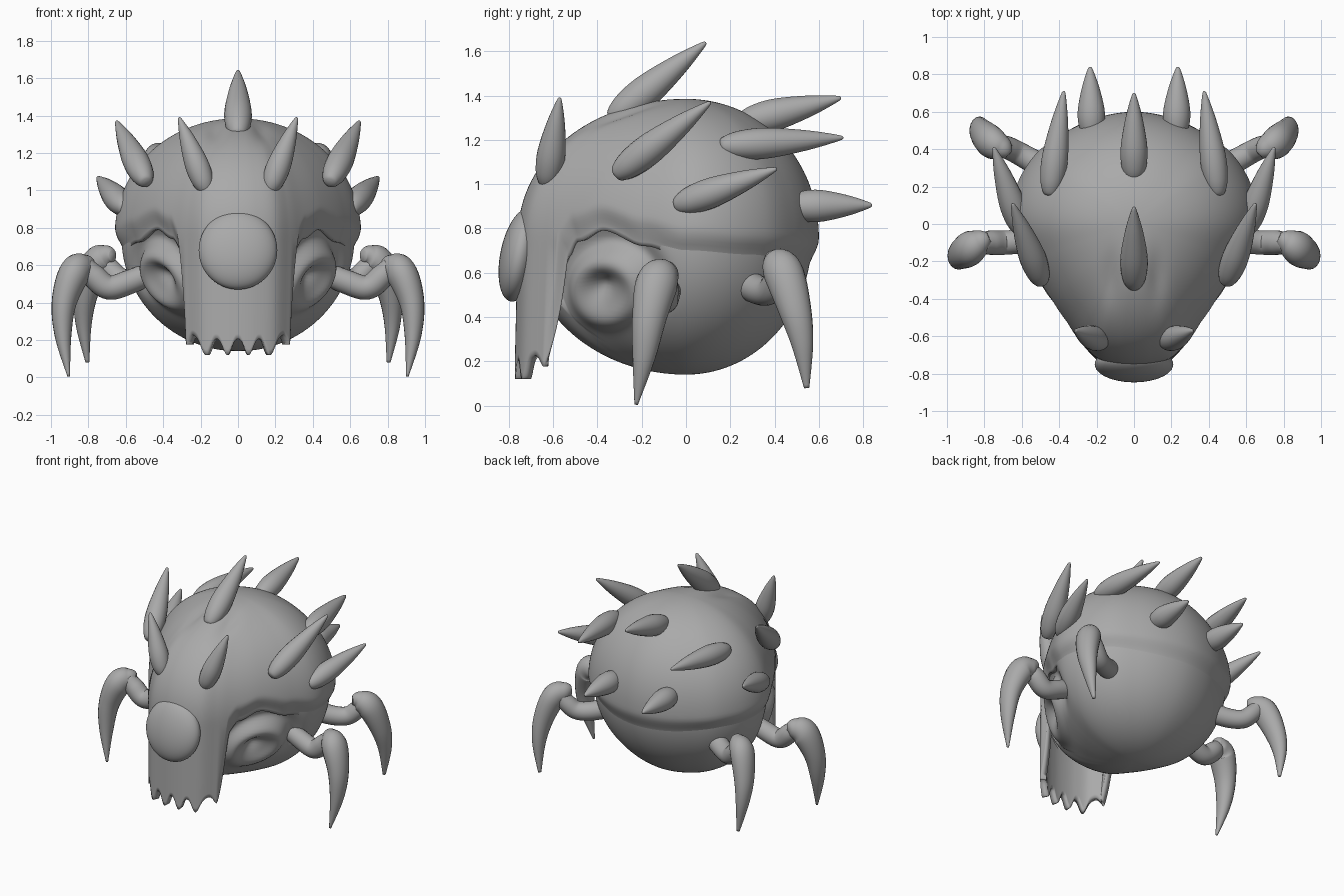
import bpy, bmesh, math
from mathutils import Vector

if "Cube" in bpy.data.objects:
    bpy.data.objects.remove(bpy.data.objects["Cube"], do_unlink=True)

GREY = (0.4, 0.4, 0.4, 1)
mat = bpy.data.materials.new("stone_grey")
mat.use_nodes = True
mat.diffuse_color = GREY
mat.node_tree.nodes["Principled BSDF"].inputs["Base Color"].default_value = GREY


def finish(name, bm, fix=True):
    if fix:
        bmesh.ops.recalc_face_normals(bm, faces=bm.faces[:])
    me = bpy.data.meshes.new(name)
    bm.to_mesh(me)
    bm.free()
    me.shade_smooth()
    me.materials.append(mat)
    ob = bpy.data.objects.new(name, me)
    bpy.context.collection.objects.link(ob)
    return ob


def smooth(a, b, x):
    t = min(1, max(0, (x - a) / (b - a)))
    return t * t * (3 - 2 * t)


def bump(x, width):
    return math.exp(-(x / width) ** 2)


def spline(pts, n, closed=False):
    """Catmull-Rom samples through points of any dimension."""
    pts = [Vector(p) for p in pts]
    last = len(pts) - 1
    out = []
    for i in range(len(pts) if closed else last):
        if closed:
            a, b, c, d = (pts[(i + k) % len(pts)] for k in (-1, 0, 1, 2))
        else:
            a, b, c, d = (pts[min(last, max(0, i + k))] for k in (-1, 0, 1, 2))
        for j in range(n):
            t = j / n
            out.append(b + (c - a) * t / 2 + (a * 2 - b * 5 + c * 4 - d) * t * t / 2
                       + (b * 3 - a - c * 3 + d) * t ** 3 / 2)
    return out if closed else out + [pts[-1]]


def tube(name, stations, side=1, n=8, sides=20, flat=1.0):
    """Round tapering limb through (x, y, z, radius) stations."""
    path = spline([(x * side, y, z, r) for x, y, z, r in stations], n)
    pos = [p.to_3d() for p in path]
    bm = bmesh.new()
    rings = []
    u = None
    for i, p in enumerate(pos):
        tan = (pos[min(i + 1, len(pos) - 1)] - pos[max(i - 1, 0)]).normalized()
        u = tan.orthogonal() if u is None else u - tan * u.dot(tan)
        u.normalize()
        v = tan.cross(u)
        r = max(path[i][3], 0.004)
        ring = []
        for k in range(sides):
            a = math.tau * k / sides
            off = (u * math.cos(a) + v * math.sin(a)) * r
            off.x *= flat
            ring.append(bm.verts.new(p + off))
        rings.append(ring)
    for a, b in zip(rings, rings[1:]):
        for k in range(sides):
            m = (k + 1) % sides
            bm.faces.new((a[k], a[m], b[m], b[k]))
    bm.faces.new(rings[0])
    bm.faces.new(rings[-1])
    return finish(name, bm)


def columns_surface(name, bm, columns, pole, pole_row):
    """Closed band of columns, gathered into a pole at its first or last row."""
    for a, b in zip(columns, columns[1:] + columns[:1]):
        for p, q in zip(range(len(a) - 1), range(1, len(a))):
            bm.faces.new((a[p], a[q], b[q], b[p]))
        if pole_row == 0:
            bm.faces.new((pole, a[0], b[0]))
        else:
            bm.faces.new((a[-1], pole, b[-1]))
    return finish(name, bm, fix=False)


# Plan outline shared by the shell and the underbody
HALF = [(0, -0.76), (0.1, -0.75), (0.2, -0.715), (0.275, -0.64), (0.34, -0.56),
        (0.46, -0.4), (0.575, -0.2), (0.655, 0), (0.635, 0.19), (0.53, 0.37),
        (0.37, 0.49), (0.19, 0.57), (0, 0.6)]
outline = spline(HALF + [(-x, y) for x, y in HALF[-2:0:-1]], 16, closed=True)
MID, RISE, ROWS, DROP, SHOULDER = 0.75, 0.635, 56, 0.61, 0.94

# Round underbody with swirled eye sockets pressed into its sides
bm = bmesh.new()
pole = bm.verts.new((0, 0, MID - DROP))
columns = []
for x, y in outline:
    col = []
    for i in range(ROWS):
        a = -0.15 + (math.pi / 2 + 0.15) * i / ROWS
        s = 0.945 * math.cos(max(0, a))
        p = Vector((x * s, y * s, MID - DROP * math.sin(a)))
        if y < 0.1 and abs(p.x) > 0.2:
            d = math.hypot(p.y + 0.35, p.z - 0.52)
            hollow = math.hypot(p.y + 0.39, p.z - 0.54)
            push = (0.035 * bump(d - 0.12, 0.05) - 0.045 * bump(hollow, 0.06)
                    - 0.035 * bump(d - 0.23, 0.05) * smooth(0.38, 0.55, p.z))
            p += Vector((p.x, p.y, p.z - MID)).normalized() * push
        col.append(bm.verts.new(p))
    columns.append(col)
columns_surface("underbody", bm, columns, pole, -1)

# Domed shell whose front hangs down as a toothed face mask
EDGE = [(-0.6, 0.64), (-0.52, 0.74), (-0.4, 0.79), (-0.2, 0.72), (0, 0.67),
        (0.3, 0.65), (0.62, 0.61)]


def rim(x, y):
    """Lower edge height, and how much of the mask is here."""
    z = EDGE[0][1]
    for (a, za), (b, zb) in zip(EDGE, EDGE[1:]):
        if y > a:
            z = za + (zb - za) * smooth(a, b, y)
    mask = 1 - smooth(0.285, 0.33, abs(x)) if y < -0.3 else 0
    wave = 0.5 + 0.5 * math.cos(math.tau * (abs(x) - 0.06) / 0.12)
    teeth = 0.205 - 0.085 * wave ** 1.4 + 0.04 * smooth(0.2, 0.29, abs(x))
    return z + (teeth - z) * mask, mask


bm = bmesh.new()
pole = bm.verts.new((0, 0, MID + RISE))
columns = []
for x, y in outline:
    zr, mask = rim(x, y)
    q = math.pi / 2
    if zr > MID:
        length = math.acos(((zr - MID) / RISE) ** (1 / SHOULDER))
    else:
        length = q + (MID - zr) / RISE
    col = []
    for i in range(1, ROWS + 1):
        t = i / ROWS
        u = t * length
        over = max(0, u - q)
        s = math.sin(min(u, q))
        z = MID + RISE * (max(0, math.cos(u)) ** SHOULDER if u < q else -over)
        s -= over * (0.1 - 0.06 * mask)
        s -= 0.06 * smooth(0.88, 1, t) * (1 - mask)
        # shallow furrows beside the crown
        z -= 0.02 * bump(abs(x * s) - 0.12, 0.05) * bump(y * s + 0.3, 0.14)
        col.append(bm.verts.new((x * s, y * s - 0.045 * over * mask, z)))
    columns.append(col)
shell = columns_surface("shell_mask", bm, columns, pole, 0)
mod = shell.modifiers.new("thickness", 'SOLIDIFY')
mod.thickness = 0.045
mod.offset = -1

# Flattened round nose
bm = bmesh.new()
bmesh.ops.create_uvsphere(bm, u_segments=48, v_segments=32, radius=1)
for v in bm.verts:
    x, y, z = v.co
    v.co = (x * 0.21, y * 0.09 - 0.75 + 0.035 * z, z * 0.21 + 0.68)
finish("nose", bm)


# Spikes: name, base, tip, thickness, paired
def spike(name, base, tip, r, side=1):
    base, tip = Vector(base), Vector(tip)
    shape = [(0, 0.2), (0.03, 0.58), (0.16, 0.92), (0.38, 1), (0.7, 0.66), (0.96, 0.2), (1, 0.04)]
    tube(name, [(*base.lerp(tip, t), r * k) for t, k in shape], side, n=5)


SPIKES = [("crown_spike", (0, -0.34, 1.29), (0, 0.09, 1.64), 0.073, False),
          ("rear_crown_spike", (0, 0.23, 1.27), (0, 0.7, 1.39), 0.072, False),
          ("brow_spike", (0.165, -0.63, 0.99), (0.315, -0.57, 1.39), 0.064, True),
          ("temple_spike", (0.49, -0.32, 1.04), (0.65, 0.11, 1.37), 0.07, True),
          ("flank_spike", (0.6, -0.05, 0.9), (0.75, 0.41, 1.07), 0.068, True),
          ("rear_upper_spike", (0.45, 0.15, 1.17), (0.375, 0.71, 1.21), 0.07, True),
          ("rear_lower_spike", (0.225, 0.46, 0.9), (0.235, 0.84, 0.905), 0.073, True)]
for name, base, tip, r, paired in SPIKES:
    if paired:
        spike("left_" + name, base, tip, r)
        spike("right_" + name, base, tip, r, -1)
    else:
        spike(name, base, tip, r)

# Legs: a bent upper limb ending in a curved claw
LIMBS = {
    "front_leg": [(0.46, -0.08, 0.56, 0.06), (0.58, -0.09, 0.51, 0.065),
                  (0.69, -0.1, 0.48, 0.065), (0.77, -0.1, 0.54, 0.065), (0.82, -0.11, 0.6, 0.05)],
    "front_claw": [(0.775, -0.07, 0.6, 0.03), (0.81, -0.09, 0.595, 0.065),
                   (0.875, -0.13, 0.555, 0.095), (0.93, -0.165, 0.4, 0.078),
                   (0.935, -0.19, 0.22, 0.052), (0.905, -0.225, 0.005, 0.008)],
    "rear_leg": [(0.4, 0.26, 0.56, 0.07), (0.53, 0.33, 0.52, 0.065),
                 (0.62, 0.38, 0.52, 0.062), (0.68, 0.41, 0.57, 0.06), (0.73, 0.43, 0.64, 0.05)],
    "rear_claw": [(0.67, 0.37, 0.65, 0.03), (0.7, 0.4, 0.645, 0.065),
                  (0.765, 0.44, 0.6, 0.09), (0.815, 0.49, 0.44, 0.075),
                  (0.825, 0.525, 0.28, 0.05), (0.805, 0.545, 0.08, 0.012)],
}
for name, stations in LIMBS.items():
    for word, side in (("left_", 1), ("right_", -1)):
        tube(word + name, stations, side, flat=0.85 if "claw" in name else 1)
